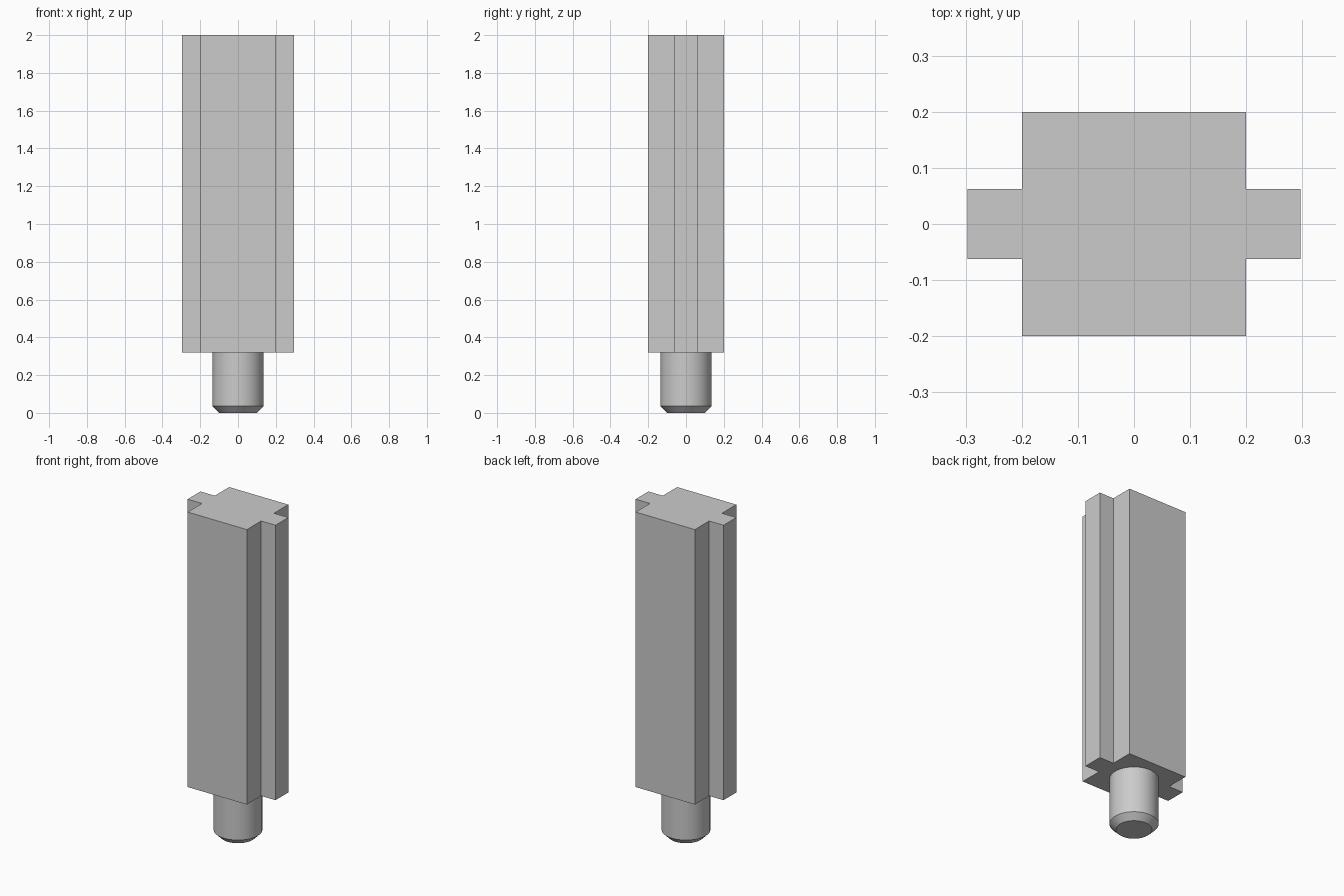
import bpy
import bmesh
import math

cube = bpy.data.objects.get("Cube")
if cube:
    bpy.data.objects.remove(cube, do_unlink=True)

TOP, SHOULDER = 2.0, 0.32
HALF, WING, WING_HALF = 0.2, 0.297, 0.062
PEG_R, CHAMFER = 0.135, 0.036

grey = bpy.data.materials.new("plain grey")
grey.use_nodes = True
colour = (0.6, 0.6, 0.6, 1)
grey.diffuse_color = colour
grey.node_tree.nodes["Principled BSDF"].inputs["Base Color"].default_value = colour


def add_object(name, bm):
    bmesh.ops.recalc_face_normals(bm, faces=bm.faces)
    mesh = bpy.data.meshes.new(name)
    bm.to_mesh(mesh)
    bm.free()
    mesh.materials.append(grey)
    obj = bpy.data.objects.new(name, mesh)
    bpy.context.collection.objects.link(obj)
    return obj


# Square post with a tongue on each side, extruded from one cross profile
quarter = [(WING, WING_HALF), (HALF, WING_HALF), (HALF, HALF)]
half = quarter + [(-x, y) for x, y in reversed(quarter)]
profile = half + [(-x, -y) for x, y in half]
bm = bmesh.new()
base = bm.faces.new([bm.verts.new((x, y, SHOULDER)) for x, y in profile])
result = bmesh.ops.extrude_face_region(bm, geom=[base], use_keep_orig=True)
top_verts = [v for v in result["geom"] if isinstance(v, bmesh.types.BMVert)]
bmesh.ops.translate(bm, verts=top_verts, vec=(0, 0, TOP - SHOULDER))
add_object("tongued_post", bm)

# Round peg with a chamfered foot
bm = bmesh.new()
bmesh.ops.create_cone(bm, cap_ends=True, segments=64, radius1=PEG_R,
                      radius2=PEG_R, depth=SHOULDER)
bmesh.ops.translate(bm, verts=bm.verts, vec=(0, 0, SHOULDER / 2))
foot_edges = [e for e in bm.edges if all(v.co.z < 0.01 for v in e.verts)]
bmesh.ops.bevel(bm, geom=foot_edges, offset=CHAMFER, segments=1, affect="EDGES")
peg = add_object("round_peg", bm)
bpy.ops.object.select_all(action="DESELECT")
peg.select_set(True)
bpy.context.view_layer.objects.active = peg
bpy.ops.object.shade_smooth_by_angle(angle=math.radians(30))
